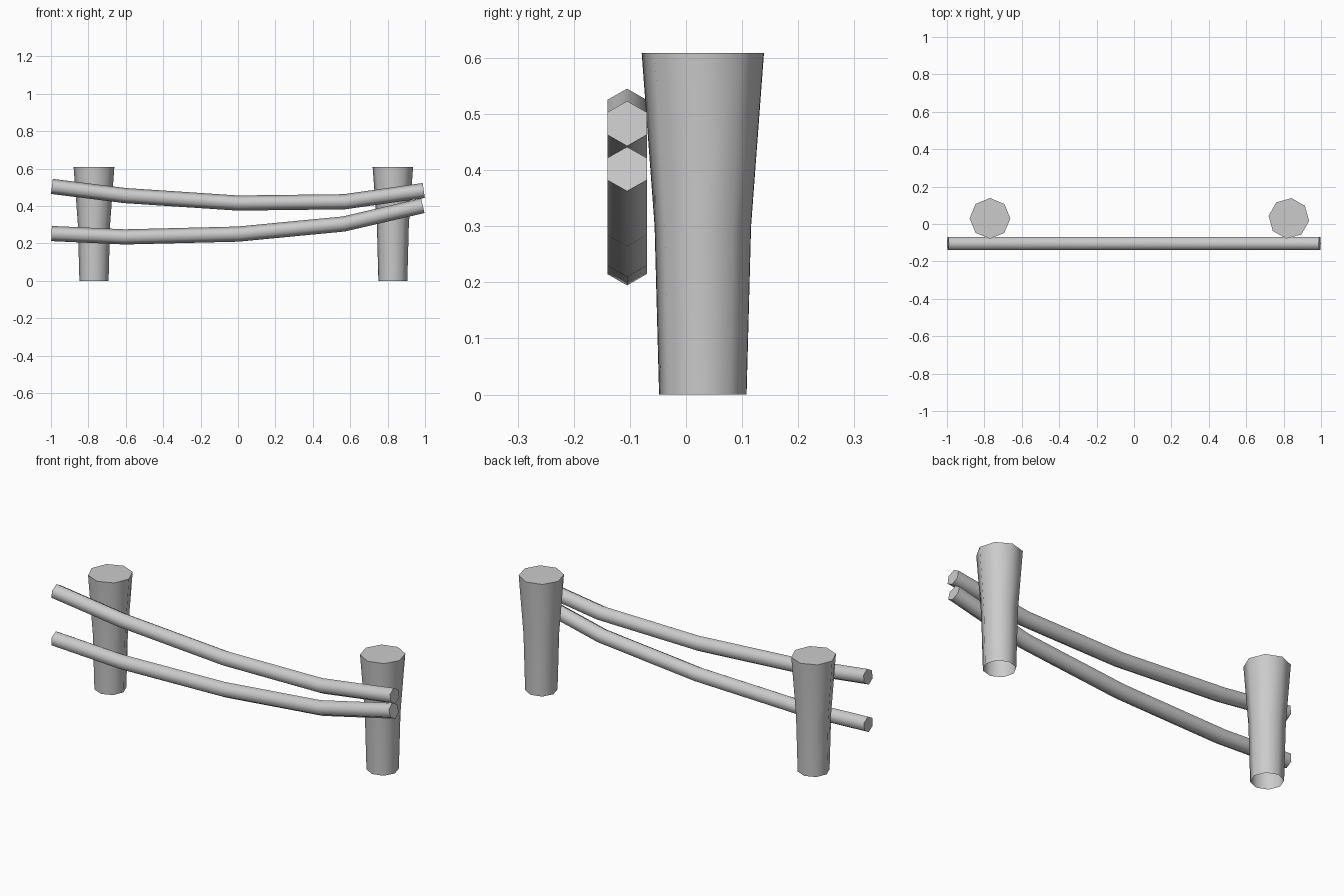
import bpy
import bmesh
from math import sin, cos, radians, tau
from mathutils import Vector

cube = bpy.data.objects.get("Cube")
if cube:
    bpy.data.objects.remove(cube)

grey = bpy.data.materials.new("plain_grey")
grey.use_nodes = True
grey.diffuse_color = (0.6, 0.6, 0.6, 1)
grey.node_tree.nodes["Principled BSDF"].inputs["Base Color"].default_value = (0.6, 0.6, 0.6, 1)


def loft(name, rings, cap_start, location):
    """Skin rings of points with smooth sides and flat end caps."""
    bm = bmesh.new()
    loops = [[bm.verts.new(p) for p in ring] for ring in rings]
    for a, b in zip(loops, loops[1:]):
        for i in range(len(a)):
            j = (i + 1) % len(a)
            bm.faces.new((a[i], a[j], b[j], b[i])).smooth = True
    bm.faces.new(loops[-1])
    if cap_start:
        bm.faces.new(loops[0][::-1])
    bmesh.ops.recalc_face_normals(bm, faces=bm.faces)
    mesh = bpy.data.meshes.new(name)
    bm.to_mesh(mesh)
    bm.free()
    mesh.materials.append(grey)
    obj = bpy.data.objects.new(name, mesh)
    obj.location = location
    bpy.context.collection.objects.link(obj)
    return obj


def post(name, x, turn):
    """Eight-sided post, wider at the top and open underneath."""
    profile = [(0.078, 0), (0.086, 0.3), (0.109, 0.609)]
    rings = [[Vector((r * cos(tau * i / 8), r * sin(tau * i / 8), z)) for i in range(8)]
             for r, z in profile]
    loft(name, rings, False, (x, 0.03, 0)).rotation_euler.z = radians(turn)


def rail(name, path, radius=0.0405):
    """Six-sided rail with mitred bends along a path in the x-z plane."""
    pts = [Vector((x, 0, z)) for x, z in path]
    across = Vector((0, 1, 0))
    rings = []
    for k, p in enumerate(pts):
        before = (p - pts[k - 1]).normalized() if k else None
        after = (pts[k + 1] - p).normalized() if k + 1 < len(pts) else before
        tangent = ((before or after) + after).normalized()
        up = tangent.cross(across)
        rings.append([p + radius * (cos(tau * i / 6) * up + sin(tau * i / 6) * across)
                      for i in range(6)])
    loft(name, rings, True, (0, -0.105, 0))


# Posts
post("right_post", -0.77, 0)
post("left_post", 0.828, -7)

# Sagging rails
rail("upper_rail", [(-0.995, 0.505), (-0.605, 0.456), (0, 0.416), (0.57, 0.423), (0.993, 0.483)])
rail("lower_rail", [(-0.997, 0.253), (-0.605, 0.235), (0, 0.25), (0.565, 0.304), (0.988, 0.402)])
